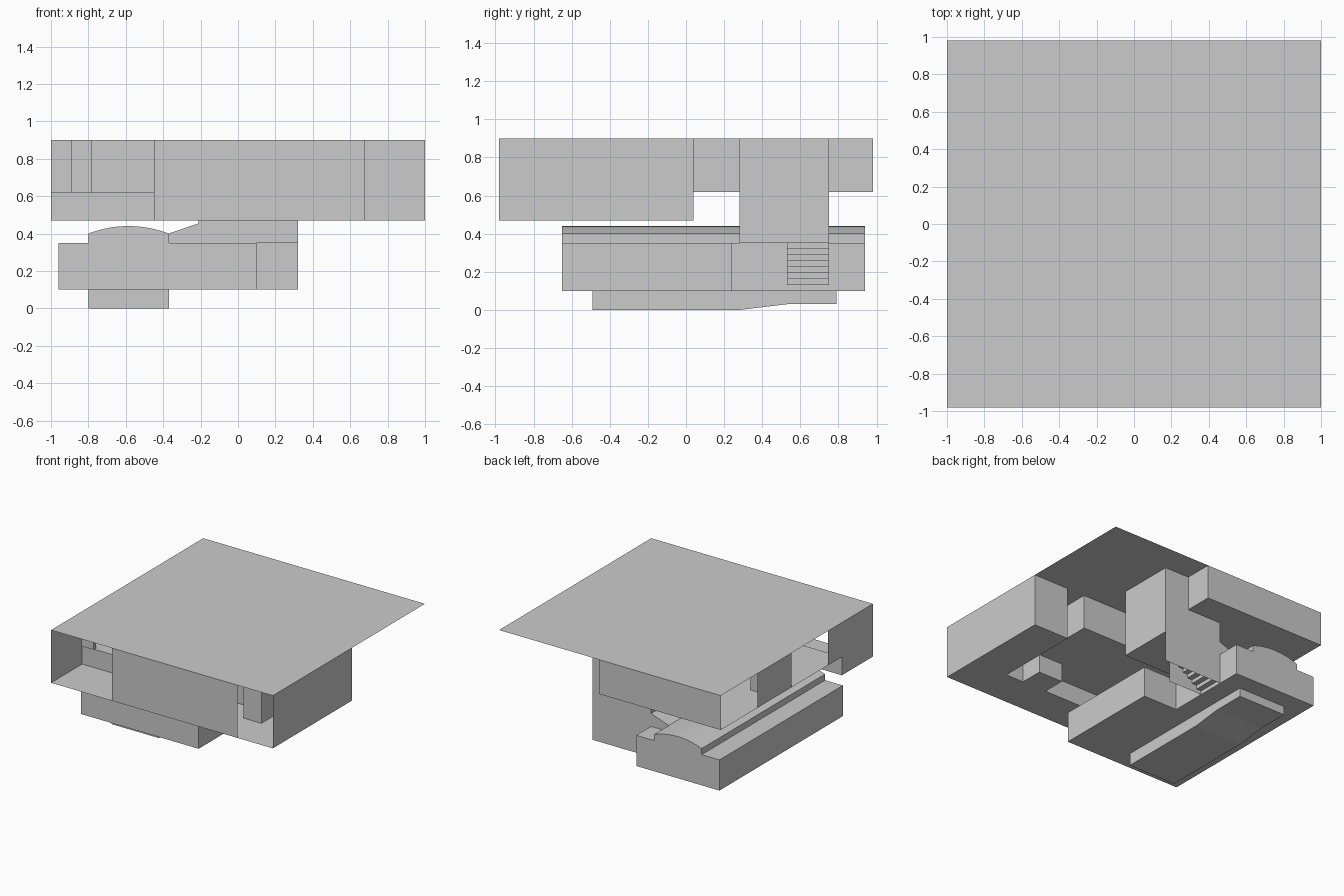
import bpy, bmesh, math

if "Cube" in bpy.data.objects:
    bpy.data.objects.remove(bpy.data.objects["Cube"])


def make(name, polys):
    """One sheet object from a list of polygons."""
    bm = bmesh.new()
    for p in polys:
        bm.faces.new([bm.verts.new(v) for v in p])
    bmesh.ops.remove_doubles(bm, verts=bm.verts, dist=0.0005)
    me = bpy.data.meshes.new(name)
    bm.to_mesh(me)
    bm.free()
    ob = bpy.data.objects.new(name, me)
    bpy.context.scene.collection.objects.link(ob)
    return ob


def flat(x0, x1, y0, y1, z):
    return [(x0, y0, z), (x1, y0, z), (x1, y1, z), (x0, y1, z)]


def wall_x(x, y0, y1, z0, z1):
    return [(x, y0, z0), (x, y1, z0), (x, y1, z1), (x, y0, z1)]


def wall_y(y, x0, x1, z0, z1):
    return [(x0, y, z0), (x1, y, z0), (x1, y, z1), (x0, y, z1)]


def box(name, x0, x1, y0, y1, z0, z1):
    return make(name, [flat(x0, x1, y0, y1, z0), flat(x0, x1, y0, y1, z1),
                       wall_x(x0, y0, y1, z0, z1), wall_x(x1, y0, y1, z0, z1),
                       wall_y(y0, x0, x1, z0, z1), wall_y(y1, x0, x1, z0, z1)])


def strip(profile, y0, y1):
    """Sweep an xz profile along y."""
    return [[(a[0], y0, a[1]), (b[0], y0, b[1]), (b[0], y1, b[1]), (a[0], y1, a[1])]
            for a, b in zip(profile, profile[1:])]


def steps(x0, z0, x1, z1, n):
    pts = [(x0, z0)]
    for i in range(n):
        z = z0 + (z1 - z0) * (i + 1) / n
        pts.append((pts[-1][0], z))
        if i < n - 1:
            pts.append((x0 + (x1 - x0) * (i + 1) / (n - 1), z))
    return pts


ROOF, HIGH, LOW, MID, BASE = 0.90, 0.62, 0.47, 0.35, 0.10

# flat roof
make("roof", [flat(-1, 1, -0.98, 0.98, ROOF)])

# upper storey floors, on two levels
make("upper_low_floor", [
    flat(-1, -0.21, -0.98, -0.58, LOW), flat(-0.21, 1, -0.98, -0.67, LOW),
    flat(0.68, 1, -0.67, 0.04, LOW), flat(0.30, 0.52, -0.67, -0.48, LOW)])
make("upper_high_floor", [
    flat(-1, -0.21, -0.58, 0.98, HIGH), flat(-0.21, 0.10, 0.53, 0.98, HIGH),
    flat(-0.21, 0.30, -0.67, 0.04, HIGH), flat(0.30, 0.52, -0.48, 0.04, HIGH)])
make("floor_risers", [
    wall_y(-0.58, -1, -0.21, LOW, HIGH), wall_x(-0.21, -0.67, -0.58, LOW, HIGH),
    wall_y(-0.67, -0.21, 0.30, LOW, HIGH), wall_x(0.30, -0.67, -0.48, LOW, HIGH),
    wall_y(-0.48, 0.30, 0.52, LOW, HIGH), wall_x(0.52, -0.67, -0.48, LOW, HIGH)])

# upper storey outer walls, including the narrow light well
make("upper_walls", [
    wall_y(-0.98, -0.45, 0.68, LOW, ROOF), wall_x(1, -0.98, 0.04, LOW, ROOF),
    wall_y(0.04, 0.68, 1, LOW, ROOF), wall_x(0.68, -0.67, 0.04, LOW, ROOF),
    wall_y(-0.67, 0.52, 0.68, LOW, ROOF), wall_x(0.52, -0.67, 0.04, HIGH, ROOF),
    wall_y(0.04, -0.21, 0.52, HIGH, ROOF), wall_x(-1, -0.98, -0.58, LOW, ROOF),
    wall_x(-1, -0.58, -0.40, HIGH, ROOF), wall_x(-1, 0.07, 0.51, HIGH, ROOF),
    wall_y(0.98, -1, 0.10, HIGH, ROOF), wall_x(0.10, 0.53, 0.98, HIGH, ROOF)])

# thick inner partitions
for name, b in {
    "partition_front": (-1, -0.89, -0.59, -0.56, HIGH, ROOF),
    "partition_back": (-1, -0.78, 0.24, 0.28, HIGH, ROOF),
    "partition_long": (-0.225, -0.20, -0.67, 0.24, HIGH, ROOF),
    "partition_stub": (-0.33, -0.20, 0.24, 0.28, HIGH, ROOF),
}.items():
    box(name, *b)

# stair tower
make("stair_tower", [
    wall_x(0.32, 0.28, 0.75, MID, ROOF), wall_y(0.28, -0.21, 0.32, MID, ROOF),
    wall_y(0.75, 0.10, 0.32, BASE, ROOF), wall_y(0.75, -0.21, 0.10, BASE, HIGH),
    wall_y(0.53, -0.21, 0.10, BASE, ROOF), wall_x(-0.21, 0.28, 0.75, 0.455, HIGH),
    flat(-0.21, 0.32, 0.28, 0.53, MID), flat(0.10, 0.32, 0.53, 0.75, MID)])
make("lower_stairs", strip(steps(-0.21, BASE, 0.10, MID, 8), 0.53, 0.75))
make("upper_stairs", strip(steps(0.10, MID, -0.21, HIGH, 8), 0.28, 0.53))

# pool hall walls and flat ledges
F, B = -0.65, 0.94
make("pool_hall", [
    wall_y(F, -0.96, 0.10, BASE, MID), wall_x(-0.96, F, B, BASE, MID),
    wall_y(B, -0.96, -0.21, BASE, MID), wall_x(-0.21, 0.75, B, BASE, MID),
    wall_x(0.10, F, 0.24, BASE, MID), wall_y(0.24, -0.21, 0.10, BASE, MID),
    wall_x(-0.21, 0.24, 0.53, BASE, MID),
    flat(-0.96, -0.80, F, B, MID), flat(-0.37, -0.21, F, 0.28, MID),
    flat(-0.37, -0.21, 0.75, B, MID), flat(-0.21, 0.10, F, 0.24, MID),
    wall_x(-0.80, F, B, MID, 0.40), wall_x(-0.37, F, 0.28, MID, 0.40),
    wall_x(-0.37, 0.75, B, MID, 0.40)])

# shallow vault over the pool, with its two end gables
arc = [(-0.80 + 0.43 * i / 16, 0.40 + 0.04 * (1 - (i / 8 - 1) ** 2)) for i in range(17)]
vault = make("vault", strip(arc, F, B))
for p in vault.data.polygons:
    p.use_smooth = True
make("vault_gables", [[(x, y, z) for x, z in [(-0.80, MID)] + arc + [(-0.37, MID)]]
                      for y in (F, B)])

# sloping roof joining the vault to the stair tower
side = [(-0.37, MID), (-0.21, MID), (-0.21, 0.455), (-0.37, 0.40)]
make("link_roof", strip(side[2:], 0.28, 0.75) +
     [[(x, y, z) for x, z in side] for y in (0.28, 0.75)])

# hall floor around the pool
make("hall_floor", [
    flat(-0.96, -0.80, F, B, BASE), flat(-0.80, -0.37, F, -0.49, BASE),
    flat(-0.80, -0.37, 0.79, B, BASE), flat(-0.37, -0.21, F, B, BASE),
    flat(-0.21, 0.10, F, 0.24, BASE)])

# pool basin with sloping bottom
bed = [(-0.49, 0), (0.28, 0), (0.53, 0.03), (0.79, 0.03)]
rim = [(0.79, BASE), (-0.49, BASE)]
make("pool_basin", [
    [(-0.80, a[0], a[1]), (-0.37, a[0], a[1]), (-0.37, b[0], b[1]), (-0.80, b[0], b[1])]
    for a, b in zip(rim[1:] + bed, bed + rim[:1])] +
    [[(x, y, z) for y, z in bed + rim] for x in (-0.80, -0.37)])
